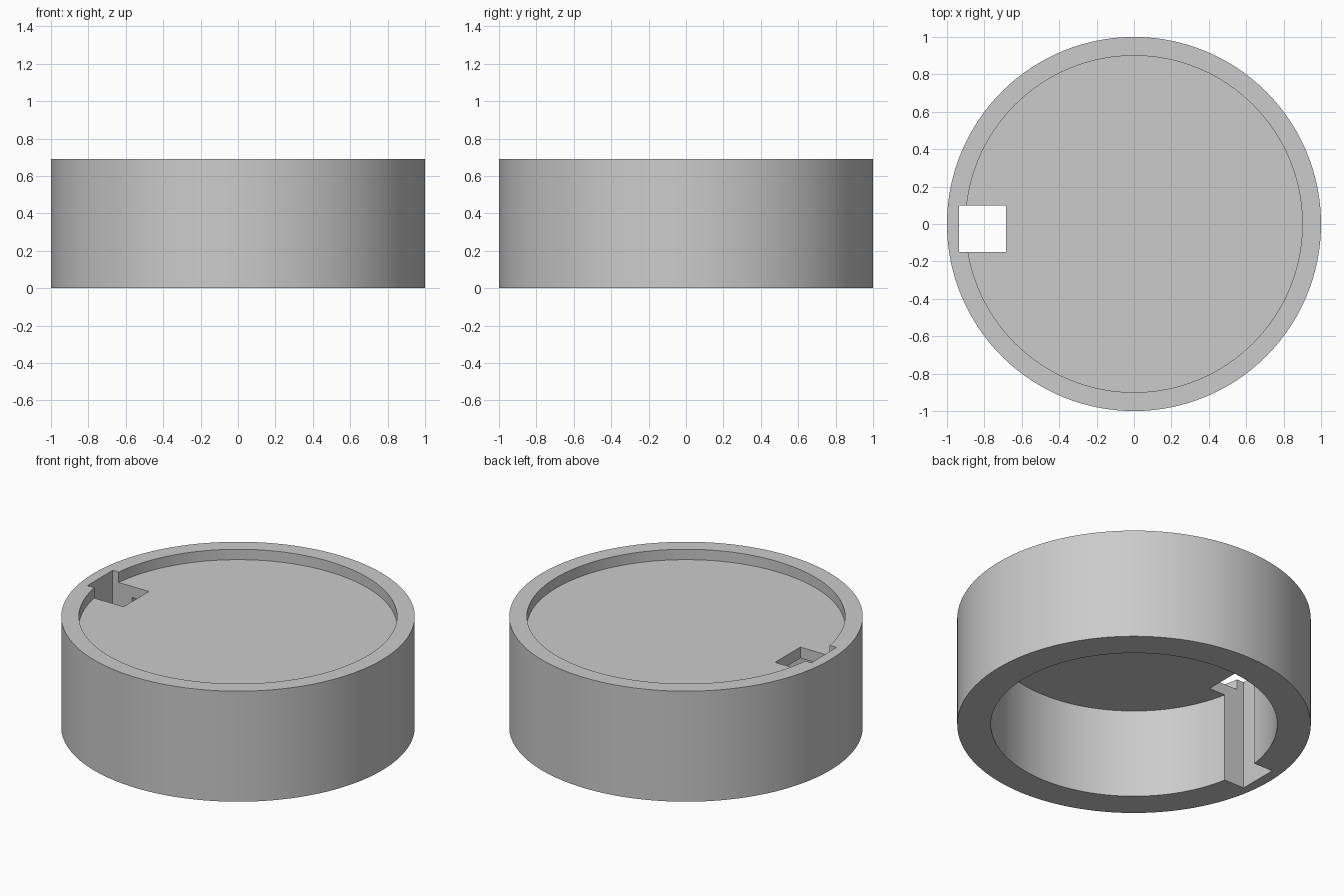
import bpy, bmesh, math

default_cube = bpy.data.objects.get("Cube")
if default_cube:
    bpy.data.objects.remove(default_cube, do_unlink=True)

SEGMENTS = 128
HEIGHT = 0.69

# Plain grey material
grey = bpy.data.materials.new("light_grey")
grey.use_nodes = True
colour = (0.6, 0.6, 0.6, 1)
grey.diffuse_color = colour
grey.node_tree.nodes["Principled BSDF"].inputs["Base Color"].default_value = colour


def add_object(name, bm):
    bmesh.ops.recalc_face_normals(bm, faces=bm.faces)
    mesh = bpy.data.meshes.new(name)
    bm.to_mesh(mesh)
    bm.free()
    mesh.materials.append(grey)
    obj = bpy.data.objects.new(name, mesh)
    bpy.context.collection.objects.link(obj)
    return obj


def turned_solid(name, profile):
    """Turn (radius, z) points around z and close both ends with flat discs."""
    bm = bmesh.new()
    angles = [2 * math.pi * i / SEGMENTS for i in range(SEGMENTS)]
    rings = [[bm.verts.new((r * math.cos(a), r * math.sin(a), z)) for a in angles]
             for r, z in profile]
    for low, high in zip(rings, rings[1:]):
        for i in range(SEGMENTS):
            j = (i + 1) % SEGMENTS
            bm.faces.new((low[i], low[j], high[j], high[i]))
    bm.faces.new(rings[0])
    bm.faces.new(rings[-1])
    return add_object(name, bm)


# Hollow round cap: underside, wall, raised rim and recessed top
cap = turned_solid("round_cap", [
    (0.81, 0.556), (0.81, 0), (1, 0), (1, HEIGHT), (0.9, HEIGHT), (0.9, 0.625)])

# Square slot running through the top plate and down the inside of the wall
bm = bmesh.new()
bmesh.ops.create_cube(bm, size=1)
bmesh.ops.scale(bm, vec=(0.25, 0.25, 1.2), verts=bm.verts)
bmesh.ops.translate(bm, vec=(-0.81, -0.025, HEIGHT / 2), verts=bm.verts)
slot = add_object("slot_cutter", bm)
slot.hide_render = True

cut = cap.modifiers.new("slot", 'BOOLEAN')
cut.operation = 'DIFFERENCE'
cut.solver = 'EXACT'
cut.object = slot

bpy.ops.object.select_all(action='DESELECT')
cap.select_set(True)
bpy.context.view_layer.objects.active = cap
bpy.ops.object.modifier_apply(modifier=cut.name)
bpy.data.objects.remove(slot, do_unlink=True)

# Smooth round walls with crisp rims
bpy.ops.object.shade_smooth_by_angle(angle=math.radians(30))
